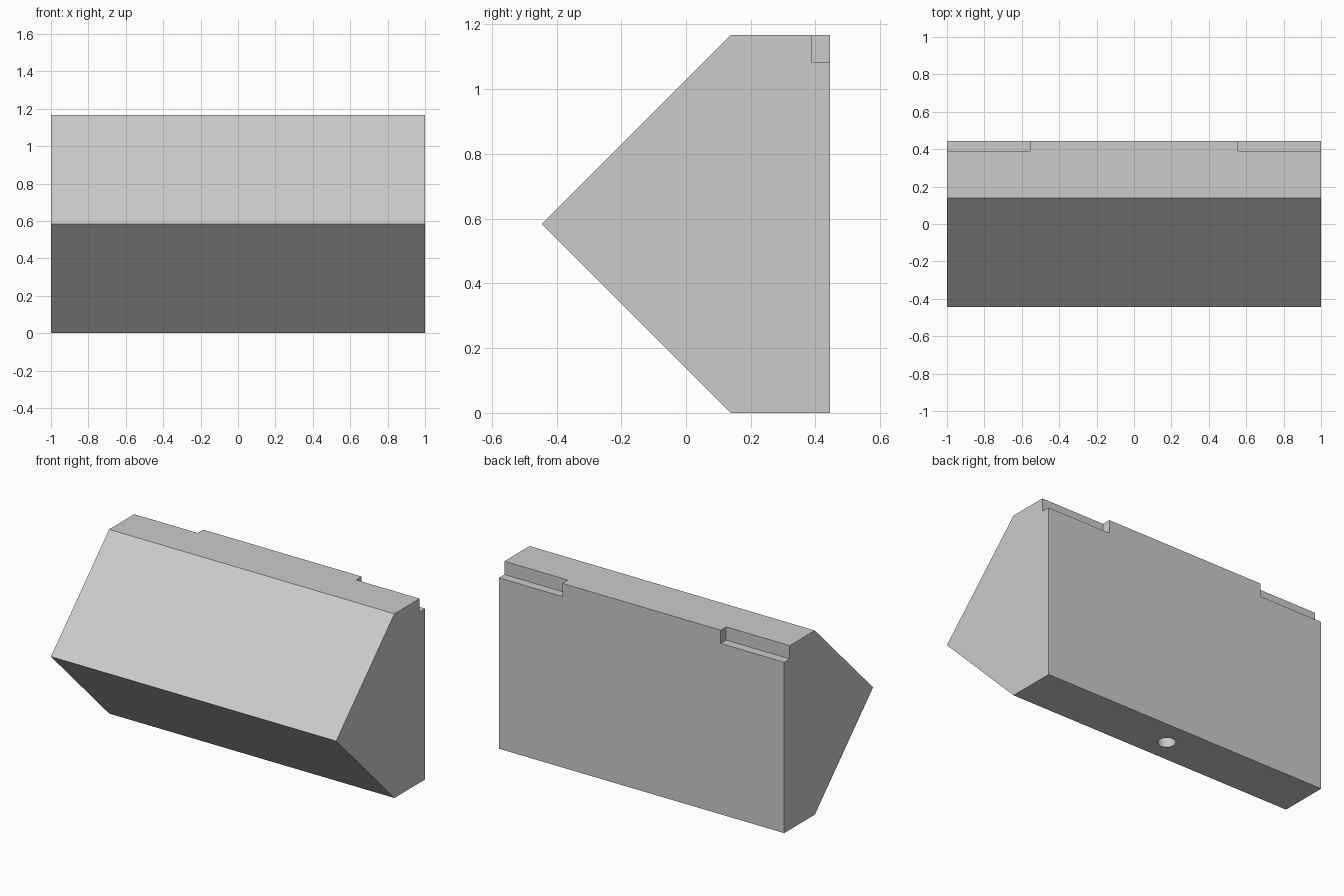
import bpy
import bmesh
from mathutils import Matrix

cube = bpy.data.objects.get("Cube")
if cube:
    bpy.data.objects.remove(cube, do_unlink=True)

BACK, HEIGHT, HALF = 0.445, 1.167, 1.0

grey = bpy.data.materials.new("light_grey")
grey.use_nodes = True
grey.diffuse_color = (0.6, 0.6, 0.6, 1)
grey.node_tree.nodes["Principled BSDF"].inputs["Base Color"].default_value = (0.6, 0.6, 0.6, 1)


def finish(name, bm):
    bmesh.ops.recalc_face_normals(bm, faces=bm.faces)
    mesh = bpy.data.meshes.new(name)
    bm.to_mesh(mesh)
    bm.free()
    mesh.materials.append(grey)
    obj = bpy.data.objects.new(name, mesh)
    bpy.context.collection.objects.link(obj)
    return obj


def box(name, low, high):
    bm = bmesh.new()
    bmesh.ops.create_cube(bm, size=1)
    for v in bm.verts:
        v.co = [a if c < 0 else b for c, a, b in zip(v.co, low, high)]
    return finish(name, bm)


# Wedge body: pentagonal profile extruded along x
profile = [(-BACK, HEIGHT / 2), (0.138, HEIGHT), (BACK, HEIGHT), (BACK, 0), (0.138, 0)]
bm = bmesh.new()
face = bm.faces.new([bm.verts.new((-HALF, y, z)) for y, z in profile])
ext = bmesh.ops.extrude_face_region(bm, geom=[face])
bmesh.ops.translate(bm, vec=(2 * HALF, 0, 0),
                    verts=[g for g in ext["geom"] if isinstance(g, bmesh.types.BMVert)])
body = finish("wedge_body", bm)

# Notches along the top back edge, one at each end
cutters = [
    box("left_notch_cutter", (0.555, 0.39, 1.083), (1.1, 0.6, 1.3)),
    box("right_notch_cutter", (-1.1, 0.39, 1.083), (-0.555, 0.6, 1.3)),
]

# Round blind hole in the underside
bm = bmesh.new()
bmesh.ops.create_cone(bm, cap_ends=True, segments=32, radius1=0.052, radius2=0.052,
                      depth=0.4, matrix=Matrix.Translation((0, 0.285, 0)))
cutters.append(finish("hole_cutter", bm))

for cutter in cutters:
    cutter.hide_render = True
    cutter.hide_set(True)
    mod = body.modifiers.new(cutter.name, "BOOLEAN")
    mod.operation = "DIFFERENCE"
    mod.solver = "EXACT"
    mod.object = cutter

# Apply the cuts and discard the cutters
bpy.context.view_layer.objects.active = body
body.select_set(True)
for mod in list(body.modifiers):
    bpy.ops.object.modifier_apply(modifier=mod.name)
for cutter in cutters:
    bpy.data.objects.remove(cutter, do_unlink=True)
bpy.ops.object.shade_smooth_by_angle()
